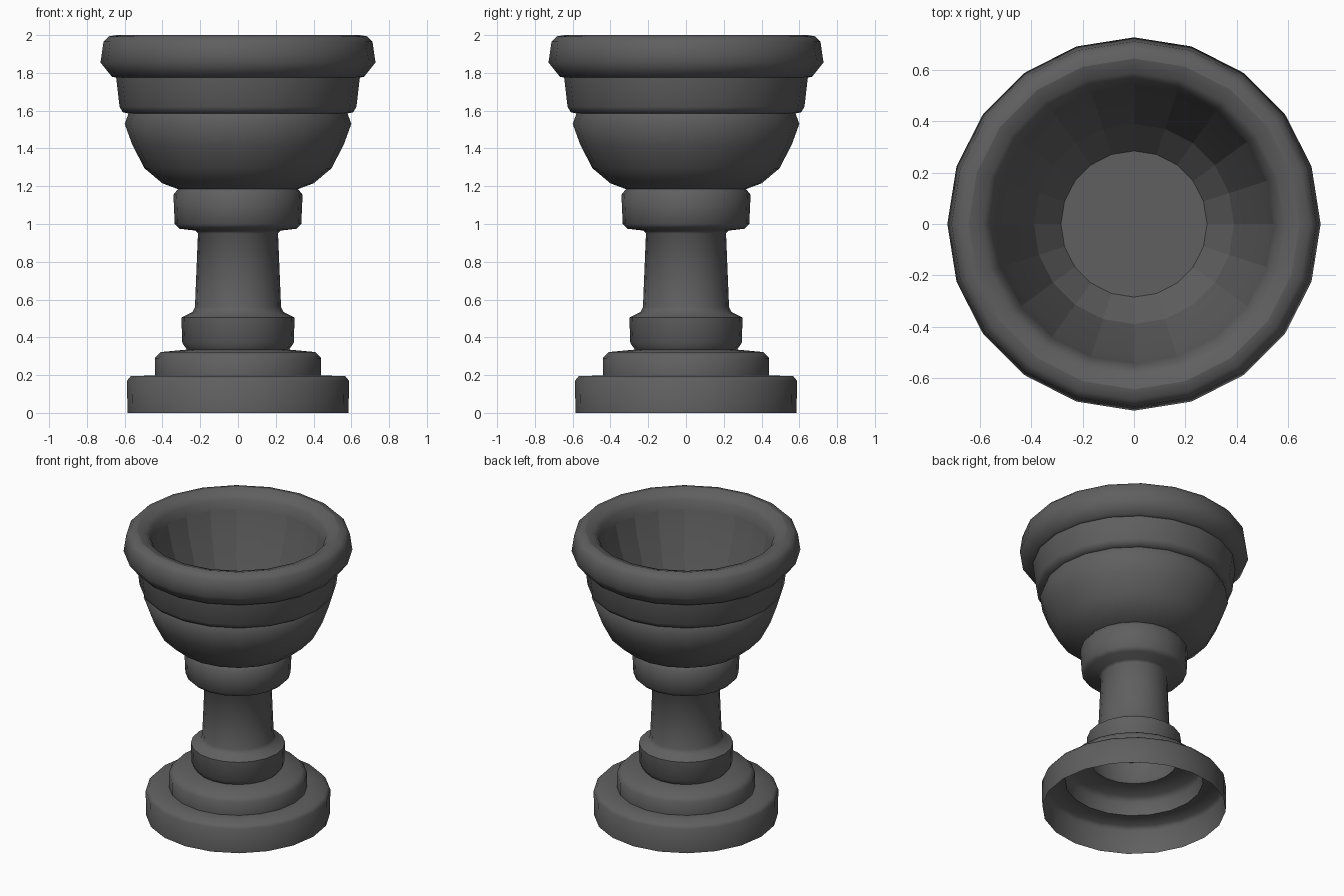
import bpy, bmesh, math

if "Cube" in bpy.data.objects:
    bpy.data.objects.remove(bpy.data.objects["Cube"])

SIDES = 20

stone = bpy.data.materials.new("dark grey stone")
stone.diffuse_color = (0.115, 0.115, 0.115, 1)
stone.use_nodes = True
stone.node_tree.nodes["Principled BSDF"].inputs["Base Color"].default_value = stone.diffuse_color


def lathe(name, profile, sides=SIDES, cap_end=False, smooth=50):
    """Spin an (r, z) profile around z as an open shell."""
    bm = bmesh.new()
    rings = []
    for r, z in profile:
        rings.append([bm.verts.new((r * math.cos(2 * math.pi * i / sides),
                                    r * math.sin(2 * math.pi * i / sides), z))
                      for i in range(sides)])
    for a, b in zip(rings, rings[1:]):
        for i in range(sides):
            j = (i + 1) % sides
            bm.faces.new((a[i], a[j], b[j], b[i]))
    if cap_end:
        bm.faces.new(rings[-1])
    mesh = bpy.data.meshes.new(name)
    bm.to_mesh(mesh)
    bm.free()
    mesh.materials.append(stone)
    obj = bpy.data.objects.new(name, mesh)
    bpy.context.collection.objects.link(obj)
    bpy.ops.object.select_all(action='DESELECT')
    obj.select_set(True)
    bpy.context.view_layer.objects.active = obj
    bpy.ops.object.shade_smooth_by_angle(angle=math.radians(smooth))
    return obj


# Two-step foot, hollow and open underneath
lathe("stepped_base", [(0.585, 0), (0.588, 0.17), (0.567, 0.195), (0.44, 0.198),
                       (0.44, 0.29), (0.41, 0.322), (0.27, 0.335)])

# Lower ring, tapered shaft and upper collar
lathe("stem", [(0.27, 0.335), (0.295, 0.37), (0.30, 0.505), (0.24, 0.535),
               (0.228, 0.56), (0.212, 0.95), (0.225, 0.965), (0.31, 0.975),
               (0.335, 1.00), (0.342, 1.155), (0.318, 1.185)])

# Bowl outside with its two bands and the overhanging rim
lathe("bowl_outside", [(0.318, 1.185), (0.40, 1.215), (0.495, 1.295), (0.56, 1.42),
                       (0.60, 1.53), (0.58, 1.585), (0.61, 1.592), (0.627, 1.62),
                       (0.645, 1.775), (0.668, 1.78), (0.728, 1.855), (0.712, 1.965),
                       (0.685, 1.993), (0.645, 2.0)])

# Rounded inner lip
lathe("inner_lip", [(0.645, 2.0), (0.59, 1.985), (0.56, 1.95), (0.545, 1.89)])

# Faceted basin: steep wall, sloping foot and flat floor
lathe("basin", [(0.545, 1.89), (0.515, 1.75), (0.39, 1.38), (0.285, 1.25)],
      cap_end=True, smooth=10)
